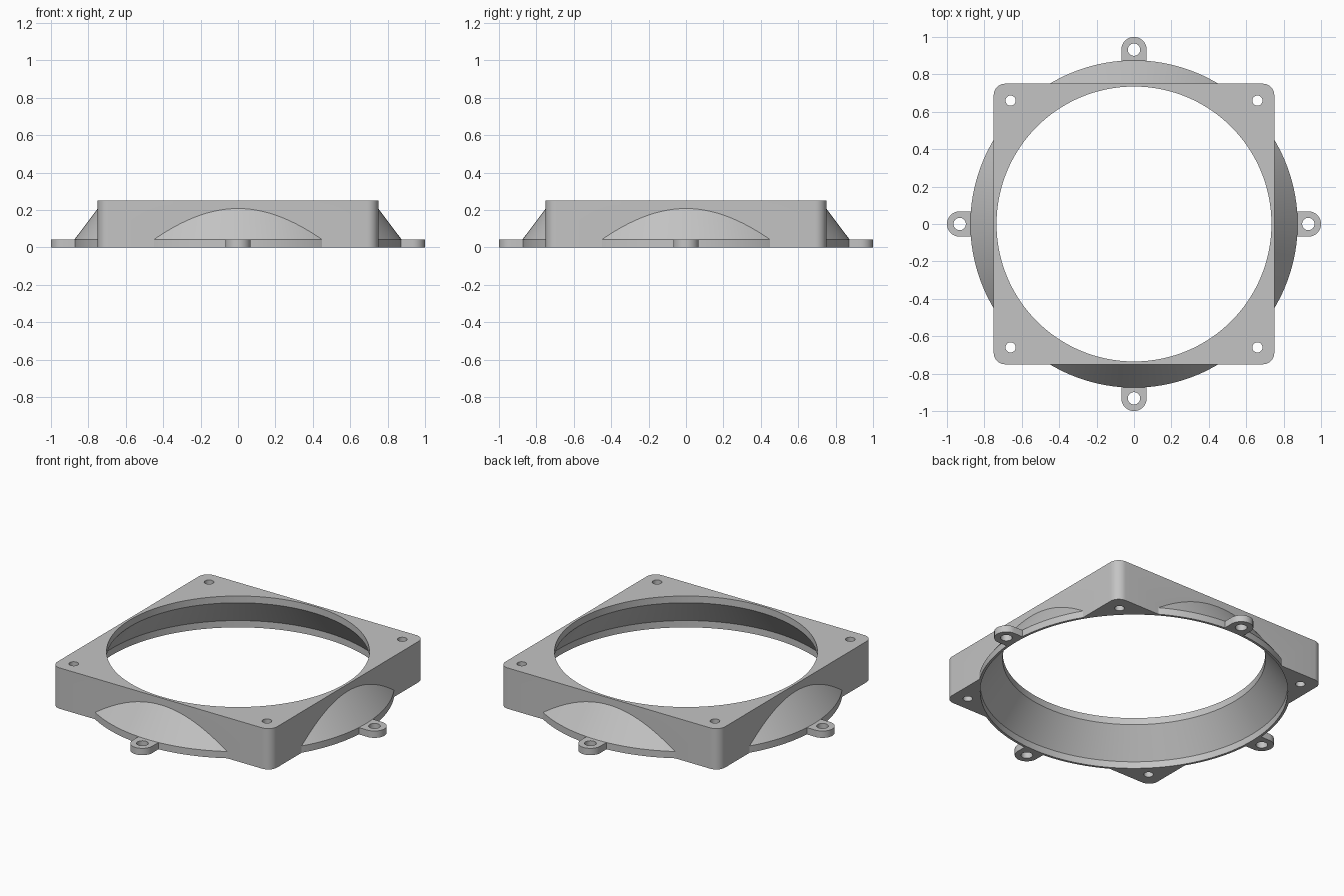
import bpy, bmesh
from math import cos, sin, pi, radians

cube = bpy.data.objects.get("Cube")
if cube:
    bpy.data.objects.remove(cube, do_unlink=True)

grey = bpy.data.materials.new("light_grey")
grey.use_nodes = True
colour = (0.55, 0.55, 0.55, 1)
grey.diffuse_color = colour
grey.node_tree.nodes["Principled BSDF"].inputs["Base Color"].default_value = colour

BASE = 0.042    # thickness of tabs and flange
TOP = 0.252     # full height
HALF = 0.75     # half width of the square frame


def arc(cx, cy, r, start, end, n):
    """Points along an arc, angles in degrees, both ends included."""
    angles = [radians(start + (end - start) * i / n) for i in range(n + 1)]
    return [(cx + r * cos(a), cy + r * sin(a)) for a in angles]


def circle(r, n=144, cx=0, cy=0):
    return arc(cx, cy, r, 0, 360, n)[:-1]


def loft(bm, layers):
    """Closed solid through stacked (outline, z) layers."""
    rings = [[bm.verts.new((x, y, z)) for x, y in pts] for pts, z in layers]
    bm.faces.new(rings[0][::-1])
    bm.faces.new(rings[-1])
    for low, high in zip(rings, rings[1:]):
        for i in range(len(low)):
            j = (i + 1) % len(low)
            bm.faces.new((low[i], low[j], high[j], high[i]))


def solid(name, *stacks):
    bm = bmesh.new()
    for layers in stacks:
        loft(bm, layers)
    mesh = bpy.data.meshes.new(name)
    bm.to_mesh(mesh)
    bm.free()
    mesh.materials.append(grey)
    obj = bpy.data.objects.new(name, mesh)
    bpy.context.collection.objects.link(obj)
    return obj


def combine(target, tool, operation):
    """Apply a boolean and remove the tool object."""
    mod = target.modifiers.new("boolean", 'BOOLEAN')
    mod.operation, mod.solver, mod.object = operation, 'EXACT', tool
    bpy.ops.object.select_all(action='DESELECT')
    bpy.context.view_layer.objects.active = target
    target.select_set(True)
    bpy.ops.object.modifier_apply(modifier=mod.name)
    bpy.data.objects.remove(tool, do_unlink=True)


def turn(points, quarter):
    c, s = ((1, 0), (0, 1), (-1, 0), (0, -1))[quarter]
    return [(x * c - y * s, x * s + y * c) for x, y in points]


# Square frame with rounded corners
fillet = 0.06
corner = arc(HALF - fillet, HALF - fillet, fillet, 0, 90, 10)
outline = [p for q in range(4) for p in turn(corner, q)]
frame = solid("square_adapter_frame", [(outline, 0), (outline, TOP)])

# Flange that tapers up into the frame
flange = solid("round_flange", [(circle(0.875), 0), (circle(0.875), BASE),
                                (circle(0.745), 0.215)])
combine(frame, flange, 'UNION')

# Four round-ended screw tabs
tab_r, tab_x = 0.068, 0.932
tab = [(0.8, -tab_r)] + arc(tab_x, 0, tab_r, -90, 90, 24) + [(0.8, tab_r)]
tabs = solid("screw_tabs", *[[(turn(tab, q), 0), (turn(tab, q), BASE)]
                             for q in range(4)])
combine(frame, tabs, 'UNION')

# Tapered bore through the middle
bore = solid("bore_cutter", [(circle(0.86), -0.05), (circle(0.86), BASE),
                             (circle(0.735), 0.21), (circle(0.735), TOP + 0.05)])
combine(frame, bore, 'DIFFERENCE')

# Screw holes in the tabs and frame corners
holes = []
for q in range(4):
    for pts in (circle(0.033, 32, tab_x, 0), circle(0.027, 32, 0.66, 0.66)):
        pts = turn(pts, q)
        holes.append([(pts, -0.05), (pts, TOP + 0.05)])
combine(frame, solid("hole_cutter", *holes), 'DIFFERENCE')

# Smooth curves, crisp edges
bpy.ops.object.shade_smooth_by_angle(angle=radians(30))
